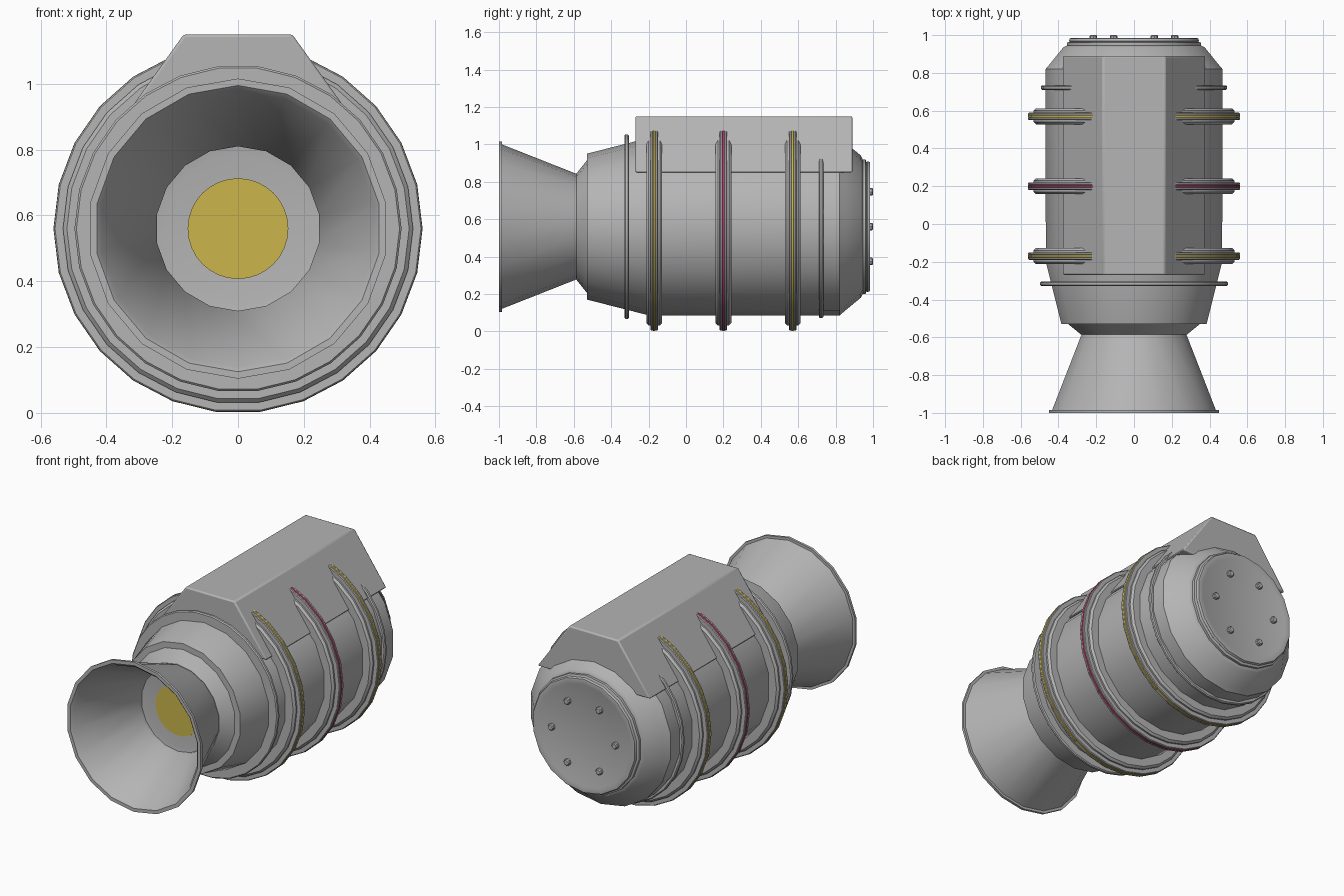
import bpy, bmesh, math

cube = bpy.data.objects.get("Cube")
if cube:
    bpy.data.objects.remove(cube, do_unlink=True)

AXIS_Z = 0.56
SIDES = 18
RING_SIDES = 26


def material(name, rgb):
    m = bpy.data.materials.new(name)
    m.use_nodes = True
    m.diffuse_color = (*rgb, 1)
    m.node_tree.nodes["Principled BSDF"].inputs["Base Color"].default_value = (*rgb, 1)
    return m


GREY = material("metal grey", (0.46, 0.46, 0.46))
YELLOW = material("yellow", (0.6, 0.47, 0.07))
PINK = material("crimson pink", (0.5, 0.05, 0.17))


def finish(name, bm, mat, angle=30):
    bmesh.ops.recalc_face_normals(bm, faces=bm.faces)
    mesh = bpy.data.meshes.new(name)
    bm.to_mesh(mesh)
    bm.free()
    mesh.materials.append(mat)
    ob = bpy.data.objects.new(name, mesh)
    bpy.context.collection.objects.link(ob)
    bpy.ops.object.select_all(action='DESELECT')
    ob.select_set(True)
    bpy.context.view_layer.objects.active = ob
    bpy.ops.object.shade_smooth_by_angle(angle=math.radians(angle))
    return ob


def lathe(name, profile, mat, sides=SIDES, phase=0.0, closed=False, x=0, z=AXIS_Z):
    """Spin (radius, y) points about an axis along y; closed joins the profile ends."""
    bm = bmesh.new()
    loops = []
    for r, y in profile:
        loop = []
        for k in range(sides):
            a = phase + math.tau * k / sides
            loop.append(bm.verts.new((x + r * math.sin(a), y, z + r * math.cos(a))))
        loops.append(loop)
    pairs = list(zip(loops, loops[1:]))
    if closed:
        pairs.append((loops[-1], loops[0]))
    else:
        bm.faces.new(loops[0])
        bm.faces.new(loops[-1])
    for a, b in pairs:
        for k in range(sides):
            n = (k + 1) % sides
            bm.faces.new((a[k], a[n], b[n], b[k]))
    return finish(name, bm, mat)


def band(name, y, half, inner, outer, mat, bevel, sides=RING_SIDES):
    """Ring with chamfered outer corners."""
    lathe(name, [(inner, y - half), (outer - bevel, y - half), (outer, y - half + bevel),
                 (outer, y + half - bevel), (outer - bevel, y + half), (inner, y + half)],
          mat, sides, math.pi / sides, True)


# Main casing with tapered front and chamfered rear shoulder
lathe("casing", [(0.39, -0.53), (0.474, -0.2), (0.476, 0.82), (0.45, 0.85),
                 (0.38, 0.935), (0.36, 0.945)], GREY)

# Neck and flared hollow nozzle
lathe("neck", [(0.36, -0.525), (0.285, -0.585), (0.27, -0.585), (0.27, -0.525)],
      GREY, closed=True)
lathe("nozzle", [(0.28, -0.58), (0.44, -0.985), (0.456, -0.985), (0.456, -1.0),
                 (0.435, -1.0), (0.42, -0.985), (0.25, -0.6), (0.25, -0.56)],
      GREY, closed=True)

# Nozzle floor and glowing disc
lathe("nozzle_floor", [(0.255, -0.54), (0.255, -0.575), (0.225, -0.57)], GREY)
lathe("nozzle_disc", [(0.153, -0.57), (0.153, -0.576)], YELLOW, 32)

# Three wide clamp bands, each with a ridge and a coloured stripe
for place, y, colour in (("front", -0.17, YELLOW), ("middle", 0.2, PINK), ("rear", 0.57, YELLOW)):
    band(place + "_band", y, 0.042, 0.46, 0.532, GREY, 0.012)
    band(place + "_ridge_front", y - 0.012, 0.008, 0.5, 0.56, GREY, 0.004)
    band(place + "_ridge_back", y + 0.012, 0.008, 0.5, 0.56, GREY, 0.004)
    band(place + "_stripe", y, 0.007, 0.5, 0.561, colour, 0.002)

# Thin rings near both ends
band("front_thin_ring", -0.317, 0.012, 0.42, 0.497, GREY, 0.006)
band("rear_thin_ring", 0.722, 0.012, 0.46, 0.493, GREY, 0.006)

# Rear cover plate with stepped rim and six bolts
lathe("rear_cover", [(0.34, 0.93), (0.34, 0.945), (0.36, 0.945), (0.36, 0.96), (0.345, 0.965),
                     (0.35, 0.97), (0.345, 0.983), (0.325, 0.985), (0.31, 0.98)], GREY)
for i in range(6):
    a = math.tau * i / 6
    lathe(f"bolt_{i + 1}", [(0.02, 0.97), (0.02, 0.995), (0.015, 1.0)], GREY, 8,
          x=0.215 * math.cos(a), z=AXIS_Z + 0.215 * math.sin(a))

# Sloped housing along the top
bm = bmesh.new()
outline = [(-0.38, 0.85), (-0.165, 1.15), (0.165, 1.15), (0.38, 0.85)]
face = bm.faces.new([bm.verts.new((x, -0.27, z)) for x, z in outline])
moved = bmesh.ops.extrude_face_region(bm, geom=[face])["geom"]
bmesh.ops.translate(bm, vec=(0, 1.16, 0),
                    verts=[v for v in moved if isinstance(v, bmesh.types.BMVert)])
housing = finish("top_housing", bm, GREY)
bevel = housing.modifiers.new("soft_edges", 'BEVEL')
bevel.width = 0.008
bevel.segments = 2
